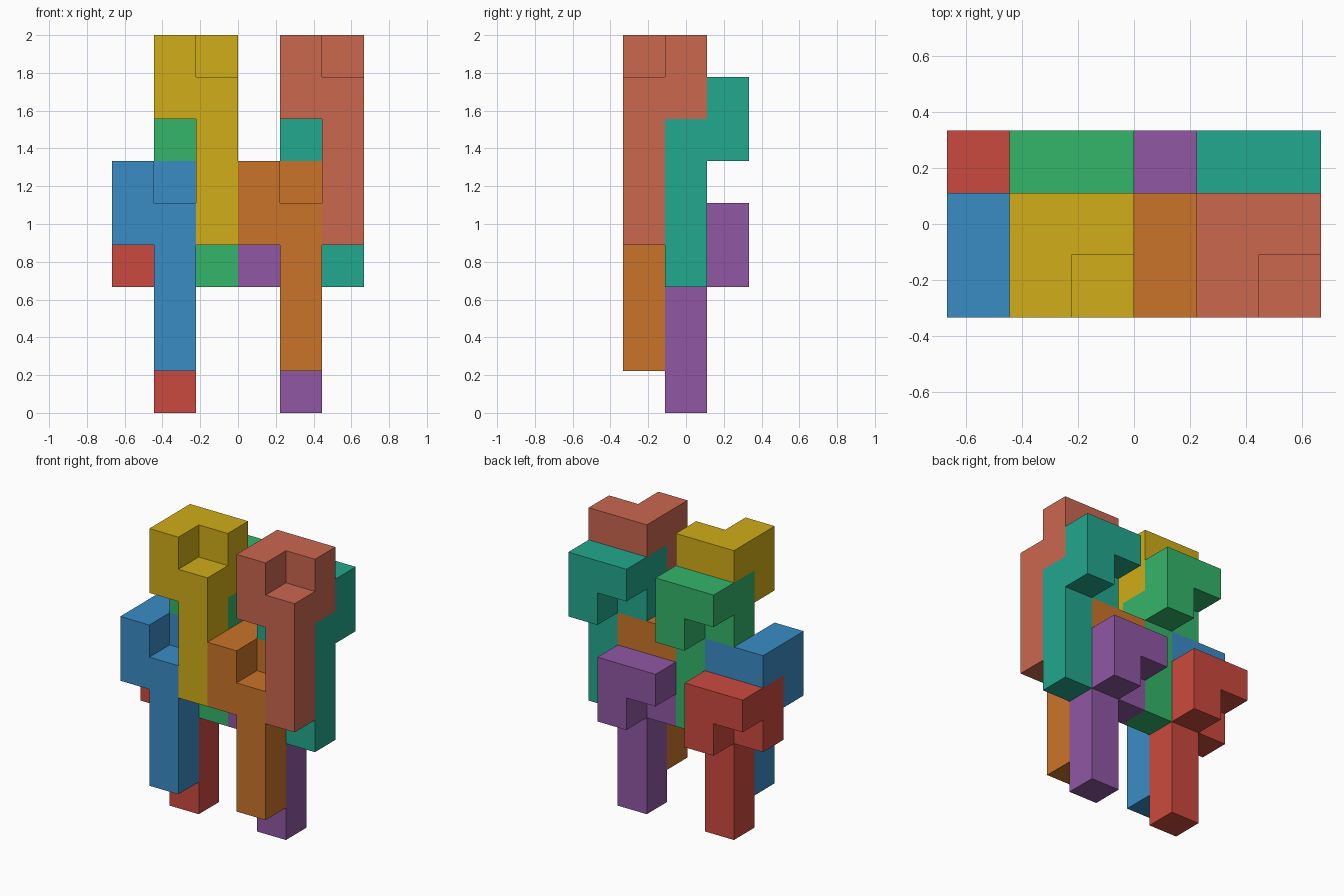
import bpy, bmesh
from mathutils import Vector

if "Cube" in bpy.data.objects:
    bpy.data.objects.remove(bpy.data.objects["Cube"])

U = 2 / 9  # edge of one cell
ORIGIN = Vector((-3 * U, -1.5 * U, 0))

# One interlocking piece: a four-cell leg topped by a closed twisted ring of six cells
LEG = [(1, 0, z) for z in range(4)]
RING = [(1, 1, 3), (1, 1, 4), (0, 1, 4), (0, 0, 4), (0, 0, 3)]
CELLS = set(LEG + RING)


def piece_mesh(name):
    """Outer skin of the cells, merged into large flat faces."""
    bm = bmesh.new()
    for cell in CELLS:
        for axis in range(3):
            for side in (0, 1):
                near = list(cell)
                near[axis] += 2 * side - 1
                if tuple(near) in CELLS:
                    continue
                b, c = (axis + 1) % 3, (axis + 2) % 3
                corners = []
                for p, q in ((0, 0), (1, 0), (1, 1), (0, 1)):
                    v = Vector(cell)
                    v[axis] += side
                    v[b] += p
                    v[c] += q
                    corners.append(bm.verts.new(v * U))
                bm.faces.new(corners if side else corners[::-1])
    bmesh.ops.remove_doubles(bm, verts=bm.verts, dist=1e-4)
    bmesh.ops.recalc_face_normals(bm, faces=bm.faces)
    bmesh.ops.dissolve_limit(bm, angle_limit=0.01, verts=bm.verts, edges=bm.edges)
    mesh = bpy.data.meshes.new(name)
    bm.to_mesh(mesh)
    bm.free()
    return mesh


def linear(code):
    """Hex colour to linear RGBA."""
    rgb = [int(code[i:i + 2], 16) / 255 for i in (0, 2, 4)]
    return [c / 12.92 if c <= 0.04045 else ((c + 0.055) / 1.055) ** 2.4 for c in rgb] + [1]


def add_piece(name, cell, code):
    obj = bpy.data.objects.new(name, piece_mesh(name))
    obj.location = ORIGIN + Vector(cell) * U
    mat = bpy.data.materials.new(name + "_colour")
    mat.diffuse_color = linear(code)
    mat.use_nodes = True
    mat.node_tree.nodes["Principled BSDF"].inputs["Base Color"].default_value = mat.diffuse_color
    obj.data.materials.append(mat)
    bpy.context.collection.objects.link(obj)


# Each pair: a front piece, and a back piece one cell behind and one lower
PAIRS = [
    ("lower_left", (0, 1), "3A8CC5", "CB4A3E"),
    ("lower_right", (3, 1), "CB7429", "9058A4"),
    ("upper_left", (1, 4), "D0AD18", "34B56A"),
    ("upper_right", (4, 4), "CB674F", "22A88E"),
]
for label, (x, z), front, back in PAIRS:
    add_piece(label + "_front_piece", (x, 0, z), front)
    add_piece(label + "_back_piece", (x, 1, z - 1), back)
